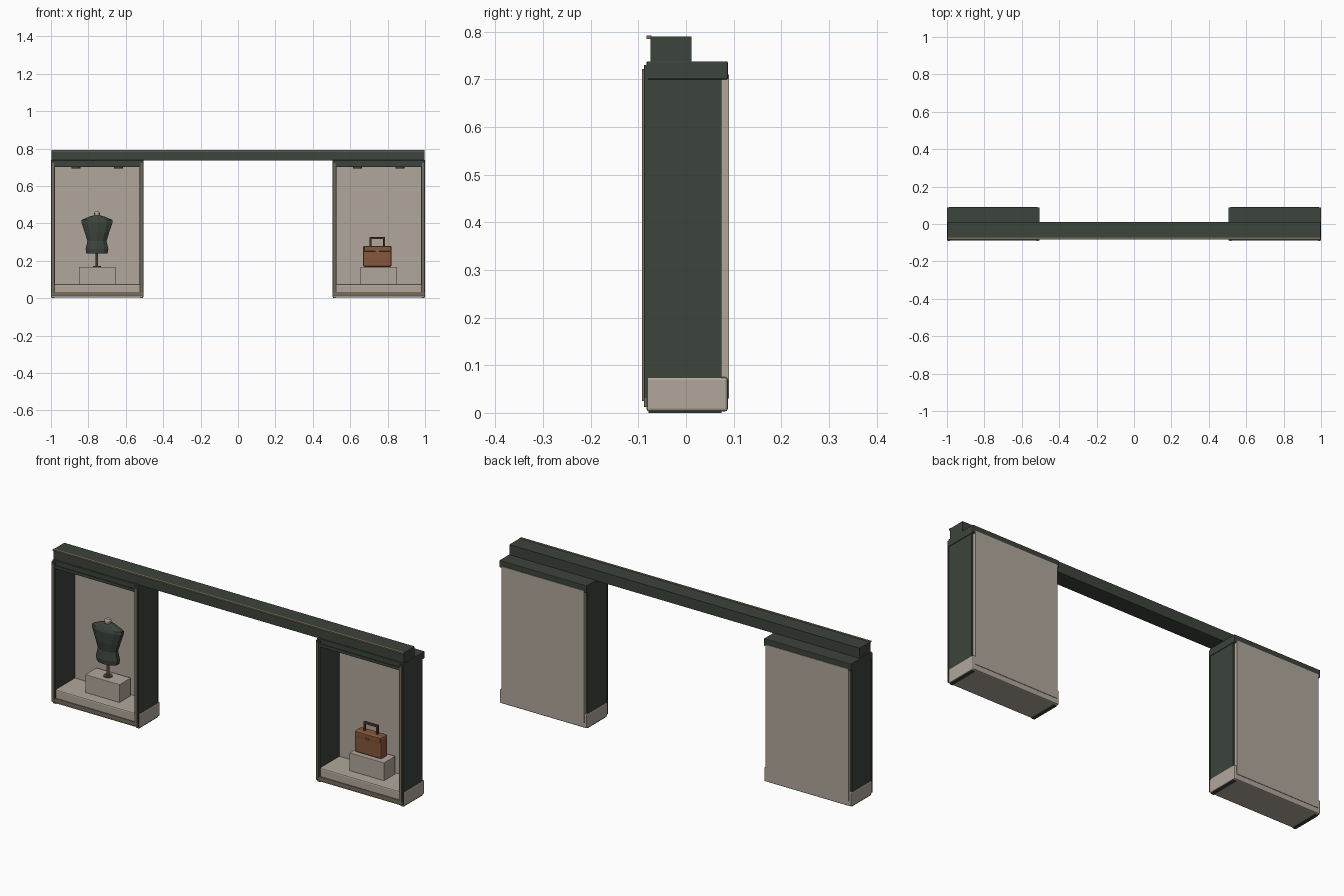
import bpy, bmesh, math
from mathutils import Vector

cube = bpy.data.objects.get("Cube")
if cube:
    bpy.data.objects.remove(cube, do_unlink=True)


def material(name, rgb):
    m = bpy.data.materials.new(name)
    m.use_nodes = True
    m.diffuse_color = (*rgb, 1)
    m.node_tree.nodes["Principled BSDF"].inputs["Base Color"].default_value = (*rgb, 1)
    return m


green = material("dark green paint", (0.045, 0.056, 0.045))
stone = material("warm stone", (0.44, 0.39, 0.33))
brass = material("aged brass", (0.18, 0.15, 0.10))
leather = material("tan leather", (0.24, 0.095, 0.045))
dark_leather = material("dark leather", (0.10, 0.042, 0.022))
wood = material("dark wood", (0.10, 0.065, 0.045))


def finish(name, bm, mat, bevel=0, smooth=False):
    bmesh.ops.recalc_face_normals(bm, faces=bm.faces)
    me = bpy.data.meshes.new(name)
    bm.to_mesh(me)
    bm.free()
    me.materials.append(mat)
    ob = bpy.data.objects.new(name, me)
    bpy.context.collection.objects.link(ob)
    if bevel:
        mod = ob.modifiers.new("bevel", "BEVEL")
        mod.width = bevel
        mod.segments = 2
    if smooth:
        bpy.ops.object.select_all(action="DESELECT")
        ob.select_set(True)
        bpy.context.view_layer.objects.active = ob
        bpy.ops.object.shade_smooth_by_angle(angle=math.radians(35))
    return ob


def box(name, mat, x, y, z, bevel=0):
    """Box from (min, max) pairs on each axis."""
    bm = bmesh.new()
    bmesh.ops.create_cube(bm, size=1)
    for v in bm.verts:
        v.co = Vector([(a + b) / 2 + c * (b - a) for c, (a, b) in zip(v.co, (x, y, z))])
    return finish(name, bm, mat, bevel)


def loft(name, mat, cx, cy, rings, sides, smooth=False):
    """Stack of elliptical rings (z, half width, half depth), capped."""
    bm = bmesh.new()
    loops = []
    for z, rx, ry in rings:
        angles = [math.tau * (i + 0.5) / sides for i in range(sides)]
        loops.append([bm.verts.new((cx + rx * math.cos(a), cy + ry * math.sin(a), z)) for a in angles])
    for lo, hi in zip(loops, loops[1:]):
        for i in range(sides):
            j = (i + 1) % sides
            bm.faces.new((lo[i], lo[j], hi[j], hi[i]))
    bm.faces.new(loops[0])
    bm.faces.new(loops[-1])
    return finish(name, bm, mat, smooth=smooth)


HALF = 0.2475
CENTRE = 1 - HALF

# Two matching display cases
for label, s in (("right", -1), ("left", 1)):
    c = s * CENTRE
    span = (c - HALF, c + HALF)
    inner = (c - HALF + 0.02, c + HALF - 0.02)
    box(label + "_base", stone, span, (-0.083, 0.088), (0.003, 0.075), 0.006)
    box(label + "_header", green, span, (-0.083, 0.088), (0.70, 0.738), 0.003)
    box(label + "_back_panel", stone, (c - HALF + 0.012, c + HALF - 0.012), (0.074, 0.0905), (0.03, 0.71))
    box(label + "_sill_trim", brass, span, (-0.088, -0.082), (0.012, 0.032), 0.001)
    box(label + "_head_trim", green, inner, (-0.087, -0.08), (0.70, 0.715))

    # Side walls, feet and the slim front frame
    for side, d in (("west", -1), ("east", 1)):
        a, b = c + d * (HALF - 0.02), c + d * (HALF - 0.003)
        wall = (min(a, b), max(a, b))
        box(f"{label}_{side}_wall", green, wall, (-0.083, 0.074), (0.07, 0.702))
        box(f"{label}_{side}_foot", green, wall, (-0.079, 0.074), (0, 0.01))
        p = c + d * (HALF - 0.011)
        box(f"{label}_{side}_post", green, (p - 0.011, p + 0.011), (-0.088, -0.08), (0.012, 0.73))
        box(f"{label}_{side}_post_trim", brass, (p - 0.005, p + 0.005), (-0.092, -0.087), (0.025, 0.722))

    # Spotlights below the header
    for i, off in enumerate((-0.113, 0.113)):
        loft(f"{label}_spotlight_{i}", green, c + off, -0.01,
             [(0.694, 0.024, 0.024), (0.702, 0.024, 0.024)], 16, True)

    # Pedestal
    box(label + "_pedestal", stone, (c - 0.098, c + 0.098), (-0.028, 0.064), (0.074, 0.167), 0.002)

# Beam joining both cases
box("fascia_beam", green, (-0.997, 0.997), (-0.075, 0.012), (0.736, 0.790))
box("fascia_trim", brass, (-0.997, 0.997), (-0.083, -0.072), (0.785, 0.792))

# Dress form
fx, fy = -0.754, 0.02
loft("form_stand", wood, fx, fy, [(0.166, 0.007, 0.007), (0.25, 0.007, 0.007)], 12, True)
loft("form_foot", wood, fx, fy, [(0.166, 0.022, 0.022), (0.171, 0.022, 0.022)], 16, True)
torso = [(0.24, 0.060, 0.034), (0.262, 0.064, 0.036), (0.305, 0.054, 0.030), (0.35, 0.068, 0.036),
         (0.405, 0.088, 0.037), (0.418, 0.087, 0.032), (0.434, 0.048, 0.024), (0.442, 0.022, 0.018)]
loft("form_torso", green, fx, fy, torso, 10)
loft("form_neck", stone, fx, fy, [(0.436, 0.017, 0.016), (0.455, 0.017, 0.016), (0.462, 0.012, 0.011)], 10)

# Handbag with an arched handle and clasp
bx, by = 0.745, 0.018
box("bag_body", leather, (bx - 0.077, bx + 0.077), (by - 0.027, by + 0.027), (0.167, 0.28), 0.010)
box("bag_flap", leather, (bx - 0.07, bx + 0.07), (by - 0.029, by + 0.02), (0.25, 0.277), 0.003)
box("bag_clasp", brass, (bx - 0.009, bx + 0.009), (by - 0.033, by - 0.028), (0.25, 0.258))
for d in (-1, 1):
    x = bx + d * 0.036
    box("bag_handle_side", dark_leather, (x - 0.005, x + 0.005), (by - 0.006, by + 0.006), (0.274, 0.325), 0.002)
box("bag_handle_top", dark_leather, (bx - 0.041, bx + 0.041), (by - 0.006, by + 0.006), (0.315, 0.326), 0.002)
